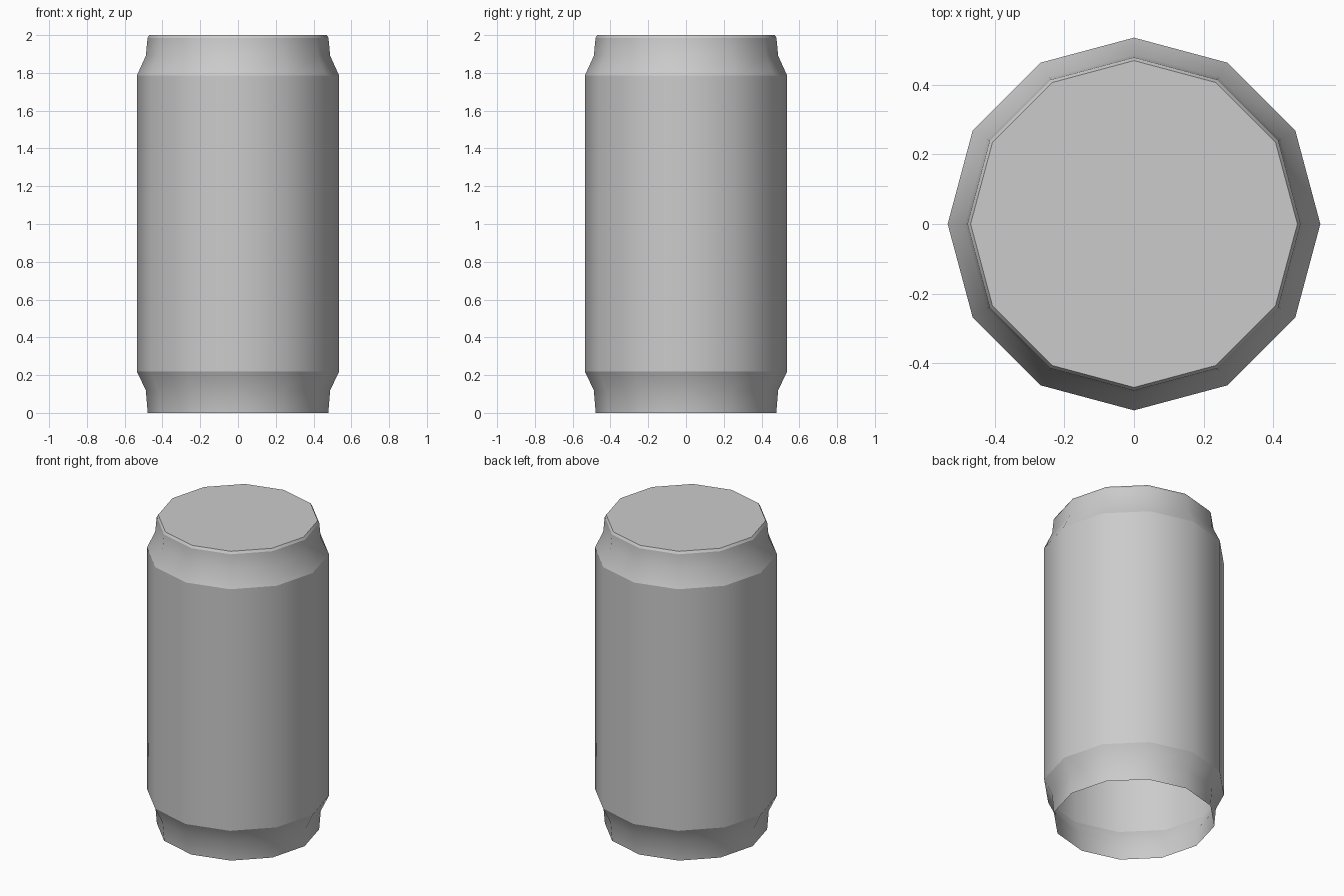
import bpy, bmesh
from math import cos, sin, tau

if "Cube" in bpy.data.objects:
    bpy.data.objects.remove(bpy.data.objects["Cube"])

SIDES = 12
# (radius, z, sharp ring)
PROFILE = [
    (0.478, 0.0, False),
    (0.488, 0.12, False),
    (0.536, 0.22, True),
    (0.536, 1.785, True),
    (0.488, 1.89, False),
    (0.479, 1.985, True),
    (0.470, 2.0, True),
]

bm = bmesh.new()

# Rings of the can wall
rings = [[bm.verts.new((r * cos(tau * i / SIDES), r * sin(tau * i / SIDES), z))
          for i in range(SIDES)] for r, z, _ in PROFILE]

# Wall faces, open underneath
for low, high in zip(rings, rings[1:]):
    for i in range(SIDES):
        j = (i + 1) % SIDES
        bm.faces.new((low[i], low[j], high[j], high[i]))

# Flat lid
bm.faces.new(rings[-1])

# Smooth around the can, crisp at the shoulders and rim
for face in bm.faces:
    face.smooth = True
for ring, (_, _, sharp) in zip(rings, PROFILE):
    if sharp:
        for i in range(SIDES):
            bm.edges.get((ring[i], ring[(i + 1) % SIDES])).smooth = False

mesh = bpy.data.meshes.new("can_body")
bm.to_mesh(mesh)
bm.free()
bpy.context.collection.objects.link(bpy.data.objects.new("can_body", mesh))
